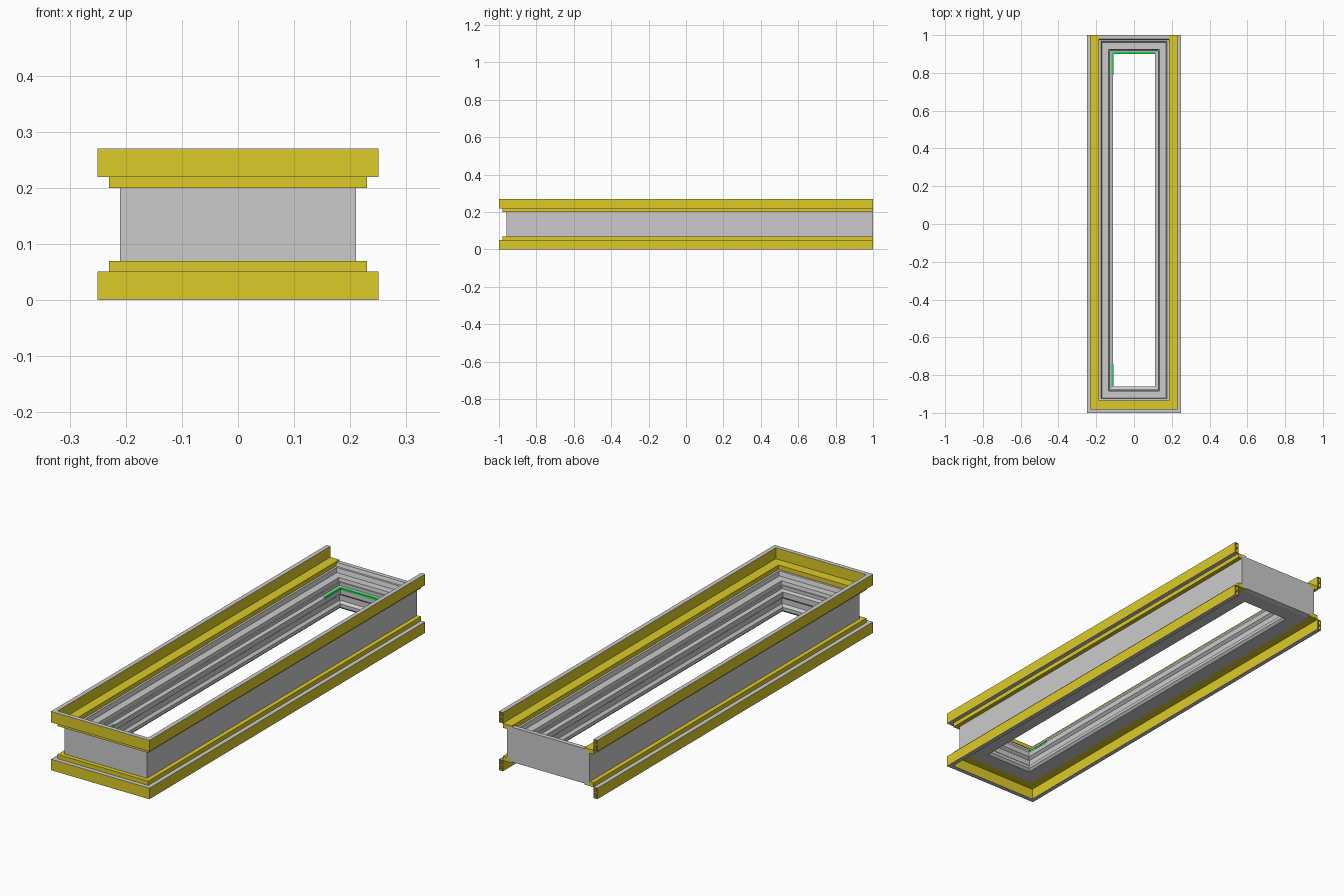
import bpy, bmesh

if "Cube" in bpy.data.objects:
    bpy.data.objects.remove(bpy.data.objects["Cube"])

H = 0.27  # overall height


def material(name, rgb):
    m = bpy.data.materials.new(name)
    m.diffuse_color = (*rgb, 1)
    m.use_nodes = True
    m.node_tree.nodes["Principled BSDF"].inputs["Base Color"].default_value = m.diffuse_color
    return m


YELLOW = material("yellow", (0.72, 0.60, 0.02))
GREEN = material("green", (0.02, 0.7, 0.08))


def sweep(name, profile, mat=None, closed=False):
    """Sweep (inset, z) points round the plan: a mitred U open at the back, or a full ring."""
    bm = bmesh.new()
    back = (lambda d: 1.04 - d) if closed else (lambda d: 1.0)
    corners = [lambda d: (d - .25, back(d)), lambda d: (d - .25, d - 1),
               lambda d: (.25 - d, d - 1), lambda d: (.25 - d, back(d))]
    loops = [[bm.verts.new((*c(d), z)) for d, z in profile] for c in corners]
    n = len(profile)
    for k in range(4 if closed else 3):
        a, b = loops[k], loops[(k + 1) % 4]
        for i in range(n):
            j = (i + 1) % n
            bm.faces.new((a[i], a[j], b[j], b[i]))
    if not closed:
        bm.faces.new(loops[0])
        bm.faces.new(loops[-1])
    bmesh.ops.recalc_face_normals(bm, faces=bm.faces)
    me = bpy.data.meshes.new(name)
    bm.to_mesh(me)
    bm.free()
    ob = bpy.data.objects.new(name, me)
    bpy.context.collection.objects.link(ob)
    if mat:
        me.materials.append(mat)
    return ob


def rect(d0, d1, z0, z1):
    return [(d0, z0), (d1, z0), (d1, z1), (d0, z1)]


def box(name, lo, hi, mat):
    bpy.ops.mesh.primitive_cube_add(size=1, location=[(a + b) / 2 for a, b in zip(lo, hi)])
    ob = bpy.context.object
    ob.name = name
    ob.scale = [b - a for a, b in zip(lo, hi)]
    ob.data.materials.append(mat)


# Grey frame body: outer wall, stepped rebate inside, grooved lip round the opening
sweep("frame_body", [
    (.04, .055), (.04, .215), (.06, .215), (.065, .2), (.075, .2), (.08, .18),
    (.115, .18), (.118, .165), (.124, .165), (.124, .15), (.14, .145), (.14, .12),
    (.128, .11), (.128, .085), (.14, .075), (.14, .06), (.13, .05), (.06, .05)], closed=True)

# Trim channels, upper and mirrored lower: hollow rail with grey edges, and a ledge
parts = [
    ("rail_outer_skin", rect(0, .004, .22, .2685), YELLOW),
    ("rail_inner_skin", rect(.016, .02, .22, .2685), YELLOW),
    ("rail_web", rect(.004, .016, .243, .247), None),
    ("rail_edge_cap", rect(0, .02, .2685, .27), None),
    ("rail_base_cap", rect(0, .02, .2195, .221), None),
    ("ledge", rect(.02, .065, .2, .22), YELLOW),
]
for name, prof, mat in parts:
    sweep("upper_" + name, prof, mat)
    sweep("lower_" + name, [(d, H - z) for d, z in prof], mat)

# Green seal strips on the opening's edge
box("back_seal", (-.115, .899, .14), (.115, .912, .1485), GREEN)
box("left_seal_back", (-.12, .79, .14), (-.109, .905, .1485), GREEN)
box("left_seal_front", (-.12, -.86, .14), (-.109, -.74, .1485), GREEN)
